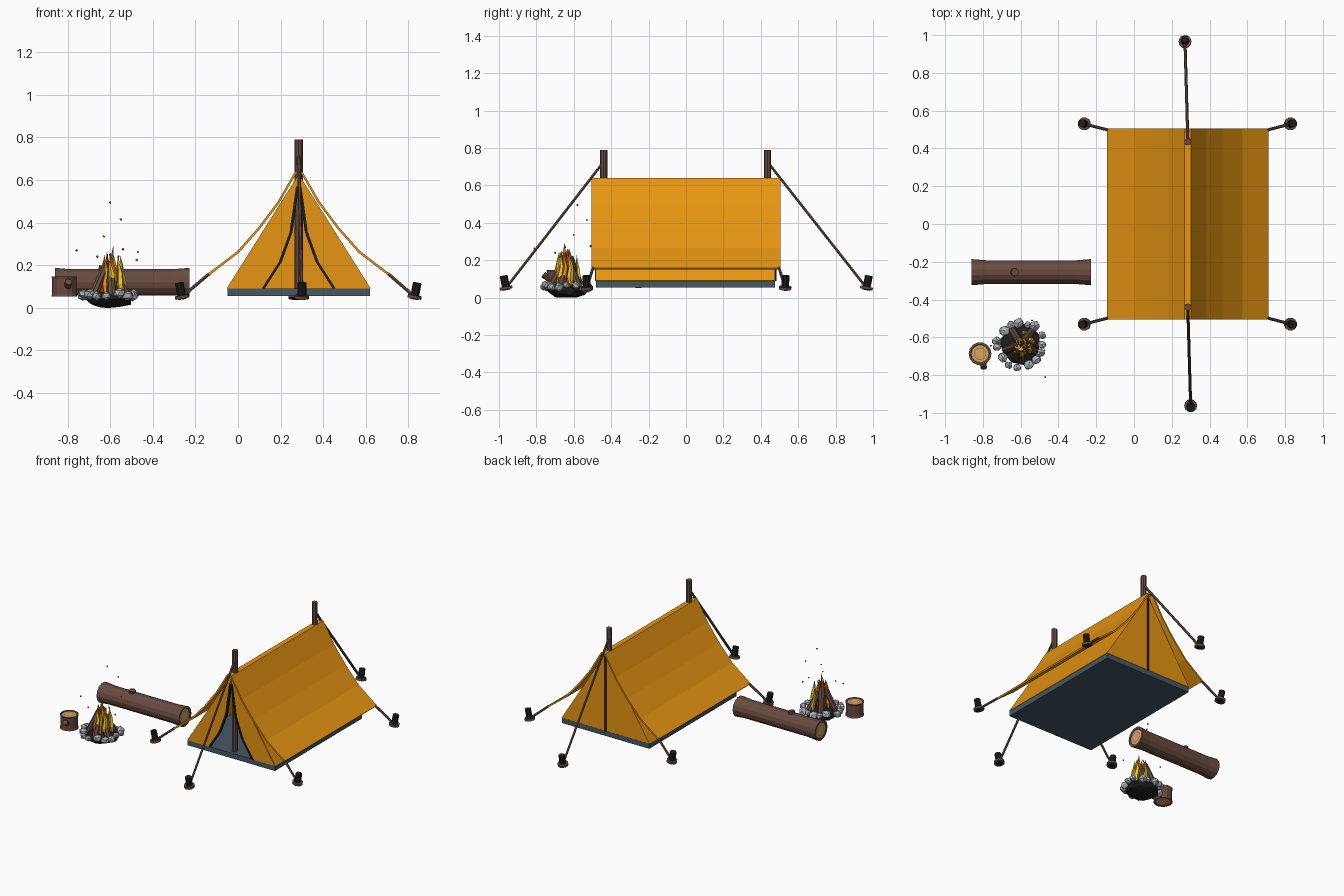
import bpy, bmesh, math, random
from mathutils import Vector, Matrix

if "Cube" in bpy.data.objects:
    bpy.data.objects.remove(bpy.data.objects["Cube"])

random.seed(4)

def material(name, r, g, b):
    m = bpy.data.materials.new(name)
    m.diffuse_color = (r, g, b, 1)
    m.use_nodes = True
    m.node_tree.nodes["Principled BSDF"].inputs["Base Color"].default_value = m.diffuse_color
    return m

ORANGE = material("canvas", .80, .30, .006)
SLATE = material("groundsheet", .06, .10, .13)
BARK = material("bark", .14, .07, .05)
WOOD = material("cut_wood", .68, .38, .13)
RING = material("wood_ring", .35, .17, .05)
BLACK = material("black", .012, .012, .012)
STONE = material("stone", .42, .46, .48)
RED = material("flame_red", .75, .05, .02)
AMBER = material("flame_orange", .85, .27, .01)
YELLOW = material("flame_yellow", .80, .60, .03)

def mesh_object(name, verts, faces, mats, idx=None, thick=0):
    me = bpy.data.meshes.new(name)
    me.from_pydata(verts, [], faces)
    for m in mats:
        me.materials.append(m)
    if idx:
        me.polygons.foreach_set("material_index", idx)
    bm = bmesh.new()
    bm.from_mesh(me)
    bmesh.ops.recalc_face_normals(bm, faces=bm.faces)
    bm.to_mesh(me)
    bm.free()
    ob = bpy.data.objects.new(name, me)
    bpy.context.collection.objects.link(ob)
    if thick:
        s = ob.modifiers.new("thickness", 'SOLIDIFY')
        s.thickness = thick
        s.offset = 0
    return ob

def lathe(name, profile, base, axis, sides, mats, bands=None):
    """Spin (radius, height, side shift) points about an axis, one material per band."""
    rot = Vector(axis).to_track_quat('Z', 'Y').to_matrix()
    verts, faces, idx = [], [], []
    for p in profile:
        dx = p[2] if len(p) > 2 else 0
        for k in range(sides):
            a = 2 * math.pi * k / sides
            verts.append(Vector(base) + rot @ Vector((p[0] * math.cos(a) + dx, p[0] * math.sin(a), p[1])))
    n = len(profile)
    for i in range(n - 1):
        for k in range(sides):
            j = (k + 1) % sides
            faces.append((i * sides + k, i * sides + j, (i + 1) * sides + j, (i + 1) * sides + k))
            idx.append(bands[i] if bands else 0)
    for i, b in ((0, 0), (n - 1, n - 2)):
        faces.append(tuple(i * sides + k for k in range(sides)))
        idx.append(bands[b] if bands else 0)
    return mesh_object(name, verts, faces, mats, idx)

def rod(name, a, b, r, mat, sides=8):
    d = Vector(b) - Vector(a)
    return lathe(name, [(r, 0), (r, d.length)], a, d, sides, [mat])

def cut_log(name, a, b, r, flare=1.0, sides=12):
    """Bark cylinder with ringed, cut ends."""
    d = Vector(b) - Vector(a)
    L, e, R = d.length, r * .05, r * flare
    end = [(r * .15, e), (r * .5, e), (r * .58, e), (r * .82, e), (r * .86, 0), (R, 0)]
    mid = [(r, L * .12), (r, L * .88)]
    prof = end + mid + [(q, L - h) for q, h in reversed(end)]
    tone = [1, 2, 1, 0, 0]
    return lathe(name, prof, a, d, sides, [BARK, WOOD, RING], tone + [0, 0, 0] + tone[::-1])

CX = .285

# groundsheet slab
x0, x1, y0, y1 = CX - .335, CX + .335, -.48, .475
box = [(x, y, z) for z in (.055, .09) for x, y in ((x0, y0), (x1, y0), (x1, y1), (x0, y1))]
mesh_object("groundsheet", box, [(0, 1, 2, 3), (4, 5, 6, 7), (0, 1, 5, 4), (1, 2, 6, 5),
                                 (2, 3, 7, 6), (3, 0, 4, 7)], [SLATE])

# inner tent: sloping walls and closed back
top = .625
wall = [(x0, y0, .09), (x1, y0, .09), (x1, y1, .09), (x0, y1, .09), (CX, y0, top), (CX, y1, top)]
mesh_object("inner_tent", wall, [(0, 3, 5, 4), (1, 2, 5, 4), (2, 3, 5)], [ORANGE], thick=.006)

# front door panels with black trim
door = [(.165, .09), (.085, .215), (.034, .355), (.004, .57)]
for s, side in ((-1, "left"), (1, "right")):
    pts = [(CX + s * .335, y0, .09)] + [(CX + s * x, y0, z) for x, z in door] + [(CX, y0, top)]
    mesh_object(side + "_door_panel", pts, [(0, i, i + 1) for i in range(1, 5)], [ORANGE], thick=.006)
    trim = [(CX + s * (x + w), y0 + d, z) for x, z in door
            for w, d in ((-.005, -.007), (.009, -.007), (.009, .007), (-.005, .007))]
    quads = [(4 * i + k, 4 * i + (k + 1) % 4, 4 * i + 4 + (k + 1) % 4, 4 * i + 4 + k)
             for i in range(3) for k in range(4)]
    mesh_object(side + "_door_trim", trim, quads + [(0, 1, 2, 3), (12, 13, 14, 15)], [BLACK])

# back zip
rod("back_zip", (CX, y1 + .002, .09), (CX, y1 + .002, .61), .008, BLACK, 4)

# fly sheet draped over the ridge
half = [(.425, .155), (.285, .262), (.185, .375), (.095, .495), (.015, .634)]
prof = [(-x, z) for x, z in half] + half[::-1]
verts = [(CX + x, y, z) for y in (-.505, .505) for x, z in prof]
n = len(prof)
mesh_object("fly_sheet", verts, [(i, i + 1, n + i + 1, n + i) for i in range(n - 1)], [ORANGE], thick=.011)

# poles
for y, side in ((-.44, "front"), (.435, "back")):
    rod(side + "_pole", (CX, y, .07), (CX, y, .79), .019, BARK)

# guy ropes and pegs
guys = [((CX, -.445, .72), (.30, -.962)), ((CX, .44, .72), (.27, .965))]
for sx in (-1, 1):
    for sy in (-1, 1):
        guys.append(((CX + sx * .42, sy * .497, .16), (CX - .002 + sx * .546, sy * .53)))
for i, (a, (px, py)) in enumerate(guys):
    foot = Vector((px, py, .052))
    out = Vector((px - a[0], py - a[1], 0)).normalized()
    rod(f"guy_rope_{i}", a, foot, .008, BARK, 6)
    axis = Vector((0, 0, 1)) + out * .2
    rod(f"peg_loop_{i}", foot - axis * .008, foot + axis * .007, .034, BARK, 12)
    rod(f"peg_{i}", foot - axis * .012, foot + axis * .066, .021, BLACK, 8)

# log seat and stump, each with a knot
cut_log("log_seat", (-.86, -.255, .12), (-.228, -.255, .12), .063, 1.1, 14)
rod("log_knot", (-.635, -.255, .17), (-.63, -.255, .196), .022, BARK, 8)
cut_log("stump", (-.815, -.687, .054), (-.815, -.687, .147), .057, 1.06, 14)
rod("stump_knot", (-.80, -.73, .10), (-.795, -.762, .122), .017, BARK, 8)

FX, FY = -.60, -.637

# rock helper: roughened low-poly lump
def rock(name, pos, scale, mat, rough=.15):
    bm = bmesh.new()
    bmesh.ops.create_icosphere(bm, subdivisions=1 if mat != BLACK else 2, radius=1)
    spin = Matrix.Rotation(random.uniform(0, 6), 3, 'Z')
    for v in bm.verts:
        v.co = spin @ v.co * random.uniform(1 - rough, 1 + rough)
        v.co = Vector(v.co[k] * scale[k] + pos[k] for k in range(3))
        v.co.z = max(v.co.z, 0)
    me = bpy.data.meshes.new(name)
    bm.to_mesh(me)
    bm.free()
    me.materials.append(mat)
    bpy.context.collection.objects.link(bpy.data.objects.new(name, me))

# charcoal bed and stone ring
rock("charcoal_bed", (FX, FY, .038), (.108, .108, .042), BLACK, .09)
for i in range(15):
    a = 2 * math.pi * (i + random.uniform(-.2, .2)) / 15
    r, s = random.uniform(.108, .128), random.uniform(.022, .031)
    rock(f"fire_stone_{i}", (FX + r * math.cos(a), FY + r * math.sin(a), random.uniform(.055, .07)),
         (s, s * .95, s * .9), STONE)

# leaning firewood
for i, (ang, h) in enumerate([(200, .20), (120, .215), (50, .17), (275, .19), (335, .16)]):
    a = math.radians(ang)
    d = Vector((math.cos(a), math.sin(a), 0))
    c = Vector((FX, FY, 0))
    cut_log(f"firewood_{i}", c + d * .085 + Vector((0, 0, .055)), c + d * .018 + Vector((0, 0, h)), .021, 1, 8)

# flames
tones = [RED, AMBER, YELLOW]
for i in range(14):
    a = i * 2.4
    r = .02 + .055 * ((i * 5) % 14) / 14
    h = random.uniform(.15, .19) * (1 - 5 * r / 1.1) + .05
    w = random.uniform(.013, .019)
    lathe(f"flame_{i}", [(w * .5, 0), (w, h * .25, .004), (w * .75, h * .55, -.004), (w * .35, h * .8, .006), (.001, h, -.002)],
          (FX + r * math.cos(a), FY + r * math.sin(a), .065), (-.1 * math.cos(a), -.1 * math.sin(a), 1), 5, [tones[i % 3]])
lathe("tall_flame", [(.012, 0), (.02, .06), (.015, .12, -.005), (.006, .18, .004), (.001, .22)],
      (-.585, -.65, .07), (0, 0, 1), 5, [AMBER])

# drifting sparks
sparks = [(-.6, -.58, .495), (-.55, -.53, .415), (-.63, -.6, .335), (-.757, -.645, .27), (-.47, -.81, .262),
          (-.475, -.67, .225), (-.54, -.51, .275), (-.66, -.7, .24)]
for i, p in enumerate(sparks):
    rock(f"spark_{i}", p, (.006, .005, .006), tones[i % 3])
